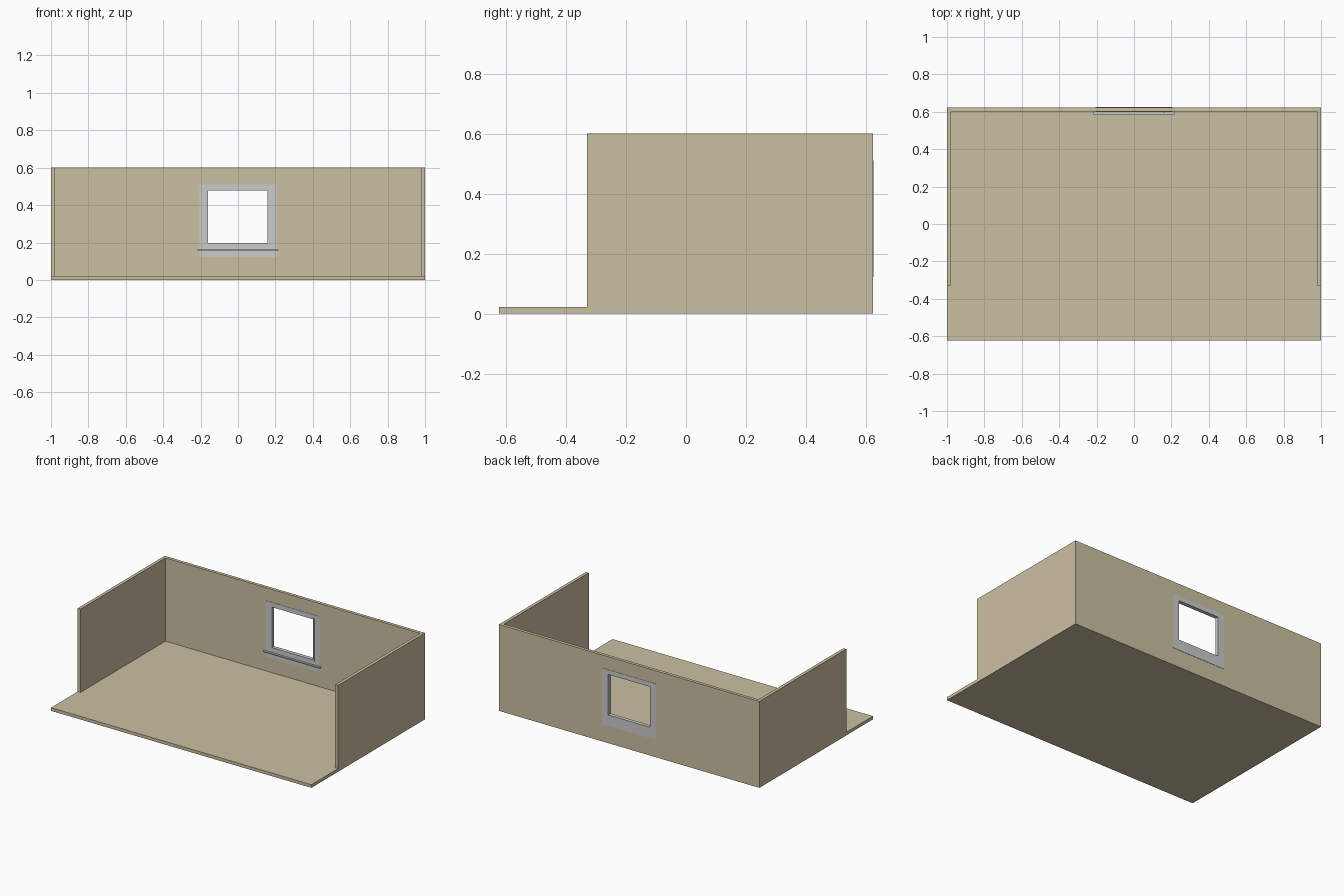
import bpy, bmesh

if "Cube" in bpy.data.objects:
    bpy.data.objects.remove(bpy.data.objects["Cube"])

HALF_X, HALF_Y, HEIGHT, T = 1.0, 0.623, 0.6, 0.022
WALL_FRONT = -0.33
INNER_Y = HALF_Y - T


def prism(name, plan, z0, z1, mat=None):
    """Closed upright prism from a plan outline."""
    bm = bmesh.new()
    low = [bm.verts.new((x, y, z0)) for x, y in plan]
    high = [bm.verts.new((x, y, z1)) for x, y in plan]
    bm.faces.new(low[::-1])
    bm.faces.new(high)
    for i in range(len(plan)):
        j = (i + 1) % len(plan)
        bm.faces.new((low[i], low[j], high[j], high[i]))
    bmesh.ops.recalc_face_normals(bm, faces=bm.faces)
    mesh = bpy.data.meshes.new(name)
    bm.to_mesh(mesh)
    bm.free()
    ob = bpy.data.objects.new(name, mesh)
    bpy.context.collection.objects.link(ob)
    if mat:
        mesh.materials.append(mat)
    return ob


def box(name, x, y, z, mat=None):
    plan = [(x[0], y[0]), (x[1], y[0]), (x[1], y[1]), (x[0], y[1])]
    return prism(name, plan, z[0], z[1], mat)


def cut(ob, cutter):
    mod = ob.modifiers.new("cut", "BOOLEAN")
    mod.operation, mod.solver, mod.object = "DIFFERENCE", "EXACT", cutter
    cutter.hide_render = True
    bpy.context.view_layer.objects.active = ob
    bpy.ops.object.modifier_apply(modifier=mod.name)
    bpy.data.objects.remove(cutter)


tan = bpy.data.materials.new("tan_wall")
tan.diffuse_color = (0.6, 0.53, 0.36, 1)
tan.use_nodes = True
tan.node_tree.nodes["Principled BSDF"].inputs["Base Color"].default_value = tan.diffuse_color

# Floor and three walls as one shell, hollowed from a solid block
room = box("room_shell", (-HALF_X, HALF_X), (-HALF_Y, HALF_Y), (0, HEIGHT), tan)
ix = HALF_X - T
cavity = [(-2, -2), (2, -2), (2, WALL_FRONT), (ix, WALL_FRONT), (ix, INNER_Y),
          (-ix, INNER_Y), (-ix, WALL_FRONT), (-2, WALL_FRONT)]
cut(room, prism("cavity_cutter", cavity, T, 1, tan))
cut(room, box("window_cutter", (-0.17, 0.17), (0.5, 0.8), (0.187, 0.488), tan))

# Window casing, almost flush on both faces of the back wall
frame = box("window_frame", (-0.207, 0.207), (INNER_Y - 0.002, HALF_Y + 0.002), (0.122, 0.51))
cut(frame, box("opening_cutter", (-0.16, 0.16), (0.5, 0.8), (0.197, 0.478)))

# Thin sill board and the hinge strip beside the opening
box("window_sill", (-0.217, 0.217), (0.585, INNER_Y + 0.003), (0.156, 0.163))
box("hinge_strip", (0.157, 0.167), (INNER_Y - 0.005, INNER_Y + 0.006), (0.187, 0.488))
